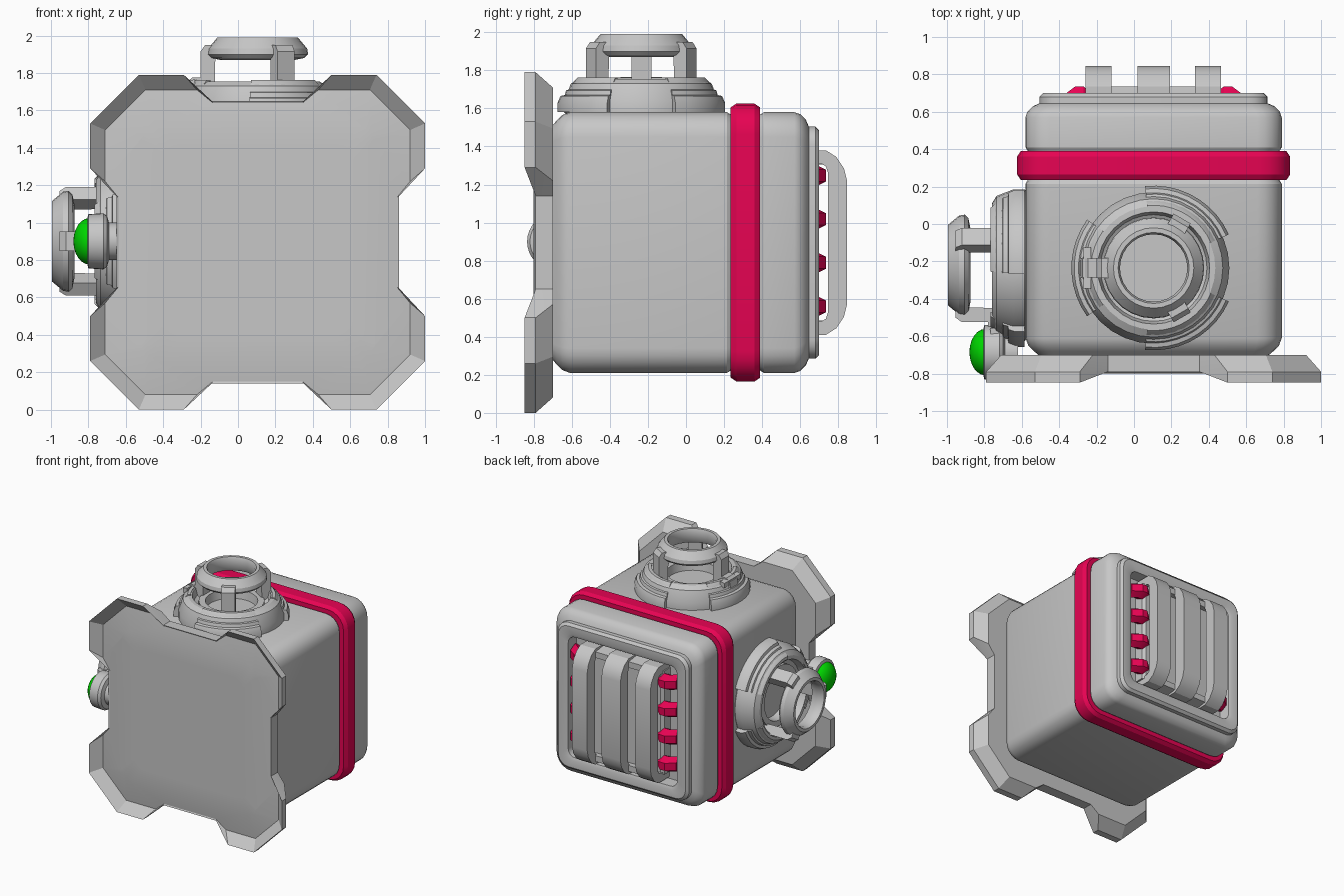
import bpy, bmesh, math
from mathutils import Matrix, Vector

if "Cube" in bpy.data.objects:
    bpy.data.objects.remove(bpy.data.objects["Cube"])

CX, CZ = 0.105, 0.895          # centre of the housing in x and z


def material(name, rgb):
    m = bpy.data.materials.new(name)
    m.diffuse_color = (*rgb, 1)
    m.use_nodes = True
    m.node_tree.nodes["Principled BSDF"].inputs["Base Color"].default_value = m.diffuse_color
    return m


GREY = material("grey metal", (0.57, 0.57, 0.57))
RED = material("crimson", (0.84, 0.001, 0.09))
GREEN = material("green lamp", (0.0, 0.68, 0.0))


def loft(name, loops, mat, matrix=Matrix(), caps=True, cyclic=False, angle=30):
    """Skin equal-length loops of points, cap the ends or join them."""
    bm = bmesh.new()
    rows = [[bm.verts.new(matrix @ Vector(p)) for p in loop] for loop in loops]
    n = len(rows[0])
    pairs = list(zip(rows, rows[1:])) + ([(rows[-1], rows[0])] if cyclic else [])
    for a, b in pairs:
        for i in range(n):
            j = (i + 1) % n
            bm.faces.new((a[i], a[j], b[j], b[i]))
    if caps and not cyclic:
        bm.faces.new(rows[0])
        bm.faces.new(rows[-1])
    bmesh.ops.recalc_face_normals(bm, faces=bm.faces)
    me = bpy.data.meshes.new(name)
    bm.to_mesh(me)
    bm.free()
    me.materials.append(mat)
    ob = bpy.data.objects.new(name, me)
    bpy.context.collection.objects.link(ob)
    bpy.ops.object.select_all(action='DESELECT')
    ob.select_set(True)
    bpy.context.view_layer.objects.active = ob
    bpy.ops.object.shade_smooth_by_angle(angle=math.radians(angle))
    return ob


def rounded_square(y, half, r, seg=5):
    pts = []
    for k in range(4):
        c = math.radians(45 + 90 * k)
        ox = math.copysign(half - r, math.cos(c))
        oz = math.copysign(half - r, math.sin(c))
        for s in range(seg + 1):
            a = math.radians(90 * k + 90 * s / seg)
            pts.append((CX + ox + r * math.cos(a), y, CZ + oz + r * math.sin(a)))
    return pts


def squares(name, stations, mat):
    return loft(name, [rounded_square(*s) for s in stations], mat)


def prism(name, profile, width, mat, matrix=Matrix()):
    """Profile in (x, z), extruded along y on both sides of zero."""
    return loft(name, [[(u, s * width / 2, v) for u, v in profile] for s in (-1, 1)],
                mat, matrix)


def revolve(name, profile, mat, matrix, n=32):
    """Stack of circles, capped at both ends."""
    loops = [[(r * math.cos(2 * math.pi * i / n), r * math.sin(2 * math.pi * i / n), h)
              for i in range(n)] for r, h in profile]
    return loft(name, loops, mat, matrix, angle=22)


def sweep(name, profile, a0, a1, mat, matrix, n):
    """Closed (radius, height) section swept about the local z axis."""
    full = a1 - a0 >= 360
    loops = []
    for i in range(n if full else n + 1):
        a = math.radians(a0 + (a1 - a0) * i / n)
        loops.append([(r * math.cos(a), r * math.sin(a), h) for r, h in profile])
    return loft(name, loops, mat, matrix, cyclic=full)


# Housing, seal band and rear lid with its recessed panel
squares("main_housing", [(-0.71, .605, .08), (-0.68, .64, .10), (-0.65, .67, .12),
                         (-0.61, .685, .13), (0.215, .685, .13), (0.24, .67, .12)], GREY)
squares("seal_band", [(0.235, .69, .13), (0.235, .71, .14), (0.265, .73, .16), (0.36, .73, .16),
                      (0.39, .71, .14), (0.39, .69, .13)], RED)
squares("rear_lid", [(0.385, .67, .12), (0.41, .685, .13), (0.57, .685, .13), (0.60, .675, .13),
                     (0.63, .645, .12), (0.645, .61, .10), (0.68, .61, .10), (0.70, .59, .09),
                     (0.70, .53, .07), (0.69, .505, .06), (0.59, .50, .06)], GREY)

# Front plate: notched outline with corner tabs flaring forward
outer_q = [(.755, .245), (.895, .395), (.895, .635), (.635, .895), (.395, .895), (.245, .755)]
crease_q = [(.745, .24), (.815, .325), (.815, .60), (.60, .815), (.325, .815), (.24, .745)]
back_q = [outer_q[0]] + crease_q[1:5] + [outer_q[5]]


def plate_loop(quarter, y_tab, y_notch):
    pts = []
    for k in range(4):
        rot = Matrix.Rotation(math.pi / 2 * k, 2)
        for i, p in enumerate(quarter):
            q = rot @ Vector(p)
            pts.append((CX + q.x, y_notch if i in (0, 5) else y_tab, CZ + q.y))
    return pts


loft("front_plate", [rounded_square(-0.80, .50, .10), rounded_square(-0.80, .63, .12),
                     plate_loop(crease_q, -0.775, -0.785), plate_loop(outer_q, -0.848, -0.79),
                     plate_loop(outer_q, -0.79, -0.78), plate_loop(back_q, -0.70, -0.70)], GREY,
     angle=22)

# Rear grille: backing plate, end rails, three handle bars and red pegs
loft("grille_backing", [[(x, y, z) for x, y in
                         ((-.27, .58), (.48, .58), (.48, .67), (.455, .69), (-.245, .69),
                          (-.27, .67))] for z in (0.46, 1.33)], GREY)
for s in (-1, 1):
    loft(f"grille_end_rail_{s}", [[(x, y, CZ + s * z) for y, z in
                                   ((.59, .41), (.735, .41), (.735, .46), (.59, .48))]
                                  for x in (-.2, .41)], GREY)

bar = [(.59, .485), (.735, .485), (.79, .45), (.83, .39), (.845, .33)]
bar_in = [(.745, .37), (.735, .40), (.71, .415), (.59, .415)]
profile = bar + [(y, -z) for y, z in reversed(bar)] + [(y, -z) for y, z in reversed(bar_in)] + bar_in
for name, x, w in (("left", -.19, .14), ("middle", .105, .175), ("right", .395, .14)):
    loft("grille_bar_" + name, [[(x + s * w / 2, y, CZ + z) for y, z in profile]
                                for s in (-1, 1)], GREY)


def hexagon(x, y, z, r):
    return [(x, y + r * math.sin(math.radians(60 * k)) * 1.15,
             z + r * math.cos(math.radians(60 * k))) for k in range(6)]


for i in range(4):
    z = 0.56 + 0.229 * i
    for side in (-1, 1):
        loft(f"grille_peg_{side}_{i}",
             [hexagon(CX + side * d, y, z, r) for d, y, r in
              ((.325, .675, .025), (.375, .672, .063), (.42, .672, .063), (.49, .62, .063))],
             RED, angle=20)


# Couplings: stepped flange, clamp pads, prongs and crown ring
def coupling(tag, m):
    revolve(tag + "_flange", [(.39, -.02), (.405, .0), (.405, .06), (.37, .15), (.33, .175),
                              (.30, .175), (.285, .12), (.25, .10), (.25, .13), (.20, .13),
                              (.19, .06)], GREY, m)
    pad = [(.32, .0), (.44, .0), (.44, .05), (.425, .085), (.402, .09), (.395, .115),
           (.372, .122), (.365, .15), (.335, .182), (.31, .182)]
    prong = [(.23, .10), (.285, .10), (.305, .12), (.305, .335), (.28, .37), (.225, .37)]
    for a in (60, 180, 300):
        sweep(f"{tag}_pad_{a}", pad, a - 36, a + 36, GREY, m, 9)
        prism(f"{tag}_prong_{a}", prong, .105, GREY,
              m @ Matrix.Rotation(math.radians(a), 4, 'Z'))
    sweep(tag + "_crown", [(.185, .32), (.20, .29), (.25, .30), (.27, .32), (.265, .35),
                           (.215, .41), (.19, .41), (.18, .385)], 0, 360, GREY, m, 28)
    latch = [(.30, .12), (.39, .12), (.38, .17), (.35, .195), (.30, .195)]
    turn = m @ Matrix.Rotation(math.pi, 4, 'Z')
    prism(tag + "_latch", latch, .10, GREY, turn)
    prism(tag + "_latch_pin", [(.335, .14), (.375, .14), (.375, .18), (.335, .185)],
          .22, GREY, turn)


coupling("top_coupling", Matrix.Translation((CX, -0.235, 1.58)))
# Side copy: its axis points to -x and its latch to the front
coupling("side_coupling", Matrix(((0, 0, -1, -0.585), (1, 0, 0, -0.22),
                                  (0, -1, 0, 0.90), (0, 0, 0, 1))))

# Signal lamp on the left side
lamp = Matrix(((0, 0, -1, -0.62), (1, 0, 0, -0.685), (0, -1, 0, 0.90), (0, 0, 0, 1)))
revolve("lamp_housing", [(.10, .0), (.10, .07), (.135, .08), (.15, .10), (.145, .18),
                         (.125, .185)], GREY, lamp)
dome = [(.124 * math.cos(math.radians(a)), .175 + .085 * math.sin(math.radians(a)))
        for a in (0, 15, 30, 45, 60, 75, 88)]
revolve("lamp_dome", dome, GREEN, lamp)
